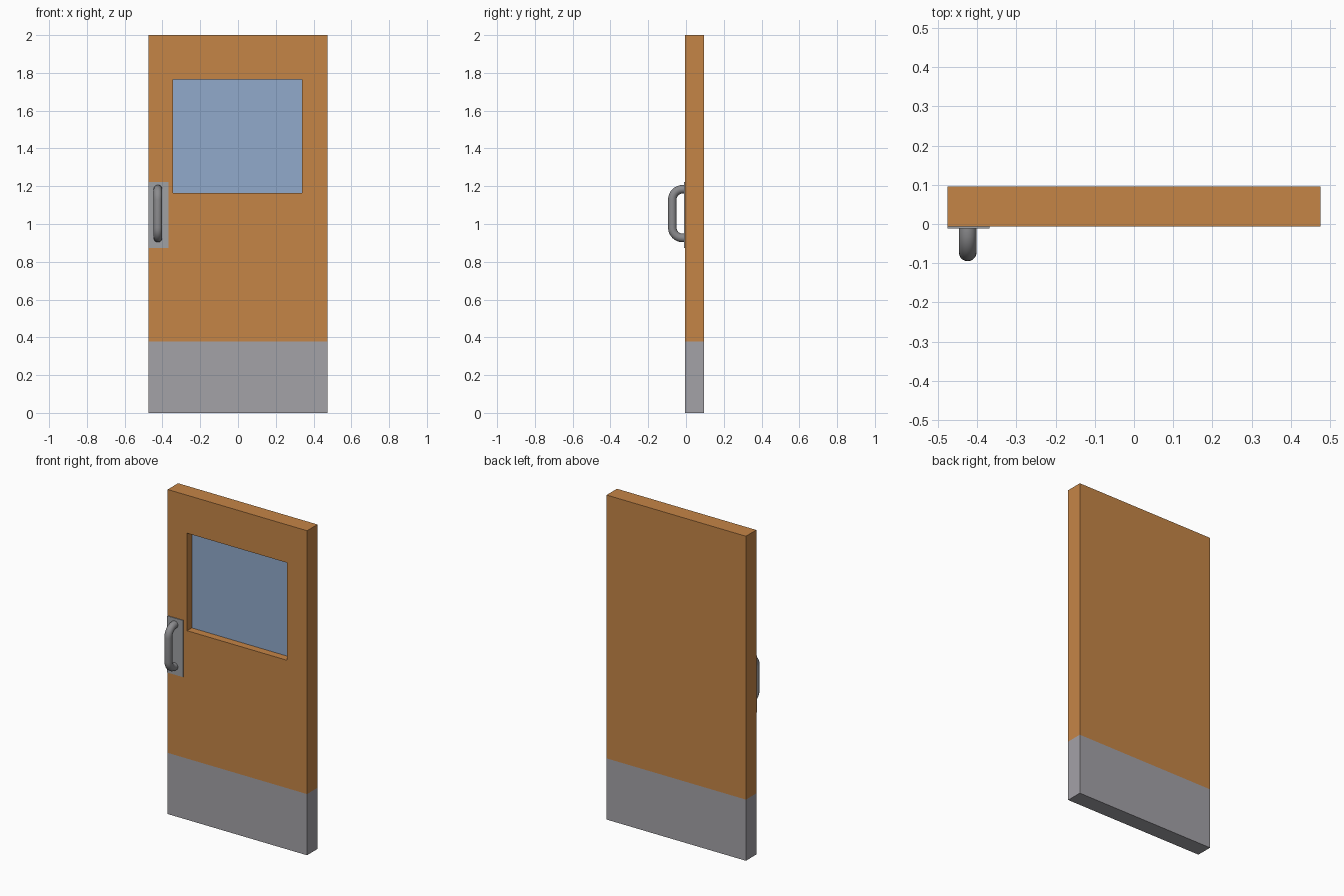
import bpy, bmesh, math
from mathutils import Vector

if "Cube" in bpy.data.objects:
    bpy.data.objects.remove(bpy.data.objects["Cube"])


def material(name, rgb):
    m = bpy.data.materials.new(name)
    m.diffuse_color = (*rgb, 1.0)
    m.use_nodes = True
    m.node_tree.nodes["Principled BSDF"].inputs["Base Color"].default_value = m.diffuse_color
    return m


wood = material("orange wood", (0.56, 0.235, 0.062))
steel = material("kick plate grey", (0.37, 0.36, 0.39))
glass = material("window blue", (0.285, 0.40, 0.60))
handle_grey = material("handle grey", (0.26, 0.26, 0.27))
plate_grey = material("handle plate grey", (0.35, 0.355, 0.37))


def make_object(name, bm, mats):
    bmesh.ops.recalc_face_normals(bm, faces=bm.faces)
    mesh = bpy.data.meshes.new(name)
    bm.to_mesh(mesh)
    bm.free()
    for m in mats:
        mesh.materials.append(m)
    ob = bpy.data.objects.new(name, mesh)
    bpy.context.collection.objects.link(ob)
    return ob


def box(x0, x1, y0, y1, z0, z1):
    bm = bmesh.new()
    bmesh.ops.create_cube(bm, size=1)
    for v in bm.verts:
        v.co = Vector(((x0 + x1) / 2 + v.co.x * (x1 - x0),
                       (y0 + y1) / 2 + v.co.y * (y1 - y0),
                       (z0 + z1) / 2 + v.co.z * (z1 - z0)))
    return bm


def slice_at(bm, axis, value, faces=None):
    co, no = Vector(), Vector()
    co[axis], no[axis] = value, 1
    bmesh.ops.bisect_plane(bm, geom=bm.verts[:] + bm.edges[:] + bm.faces[:],
                           plane_co=co, plane_no=no)


FRONT, BACK = -0.006, 0.095
KICK = 0.377
WIN_X, WIN_Z, RECESS = (-0.343, 0.34), (1.165, 1.766), 0.046

# door slab: sliced at the kick plate and window edges, window pushed inwards
bm = box(-0.475, 0.475, FRONT, BACK, 0, 2)
for x in WIN_X:
    slice_at(bm, 0, x)
for z in (KICK, *WIN_Z):
    slice_at(bm, 2, z)
for f in bm.faces:
    f.material_index = 1 if f.calc_center_median().z < KICK else 0


def is_window(f):
    c = f.calc_center_median()
    return (c.y < FRONT + 0.001 and WIN_X[0] < c.x < WIN_X[1]
            and WIN_Z[0] < c.z < WIN_Z[1])


pane = [f for f in bm.faces if is_window(f)]
moved = bmesh.ops.extrude_discrete_faces(bm, faces=pane)["faces"]
for f in moved:
    f.material_index = 2
    bmesh.ops.translate(bm, verts=f.verts, vec=(0, RECESS, 0))
make_object("door", bm, [wood, steel, glass])

# thin plate behind the handle
make_object("handle_plate", box(-0.475, -0.369, FRONT - 0.005, FRONT, 0.874, 1.223),
            [plate_grey])

# pull handle: round tube swept along a rounded U
R, BEND, HX = 0.0225, 0.055, -0.424
OUT, LOW, HIGH = -0.0725, 0.926, 1.184
path = [(FRONT, LOW, 0.0)]                      # y, z, angle of the tube's section
for start, z in ((0, LOW + BEND), (90, HIGH - BEND)):
    for i in range(9):
        a = math.radians(start + 90 * i / 8)
        path.append((OUT + BEND - BEND * math.sin(a), z - BEND * math.cos(a), a))
path.append((FRONT, HIGH, math.pi))

bm = bmesh.new()
rings, N = [], 20
for y, z, a in path:
    ring = []
    for k in range(N):
        t = 2 * math.pi * k / N
        r = R * math.cos(t)
        ring.append(bm.verts.new((HX + R * math.sin(t),
                                  y - r * math.sin(a), z - r * math.cos(a))))
    rings.append(ring)
for p, q in zip(rings, rings[1:]):
    for k in range(N):
        bm.faces.new((p[k], p[(k + 1) % N], q[(k + 1) % N], q[k]))
bm.faces.new(rings[0])
bm.faces.new(rings[-1])
handle = make_object("pull_handle", bm, [handle_grey])
bpy.context.view_layer.objects.active = handle
handle.select_set(True)
bpy.ops.object.shade_smooth_by_angle(angle=math.radians(40))
